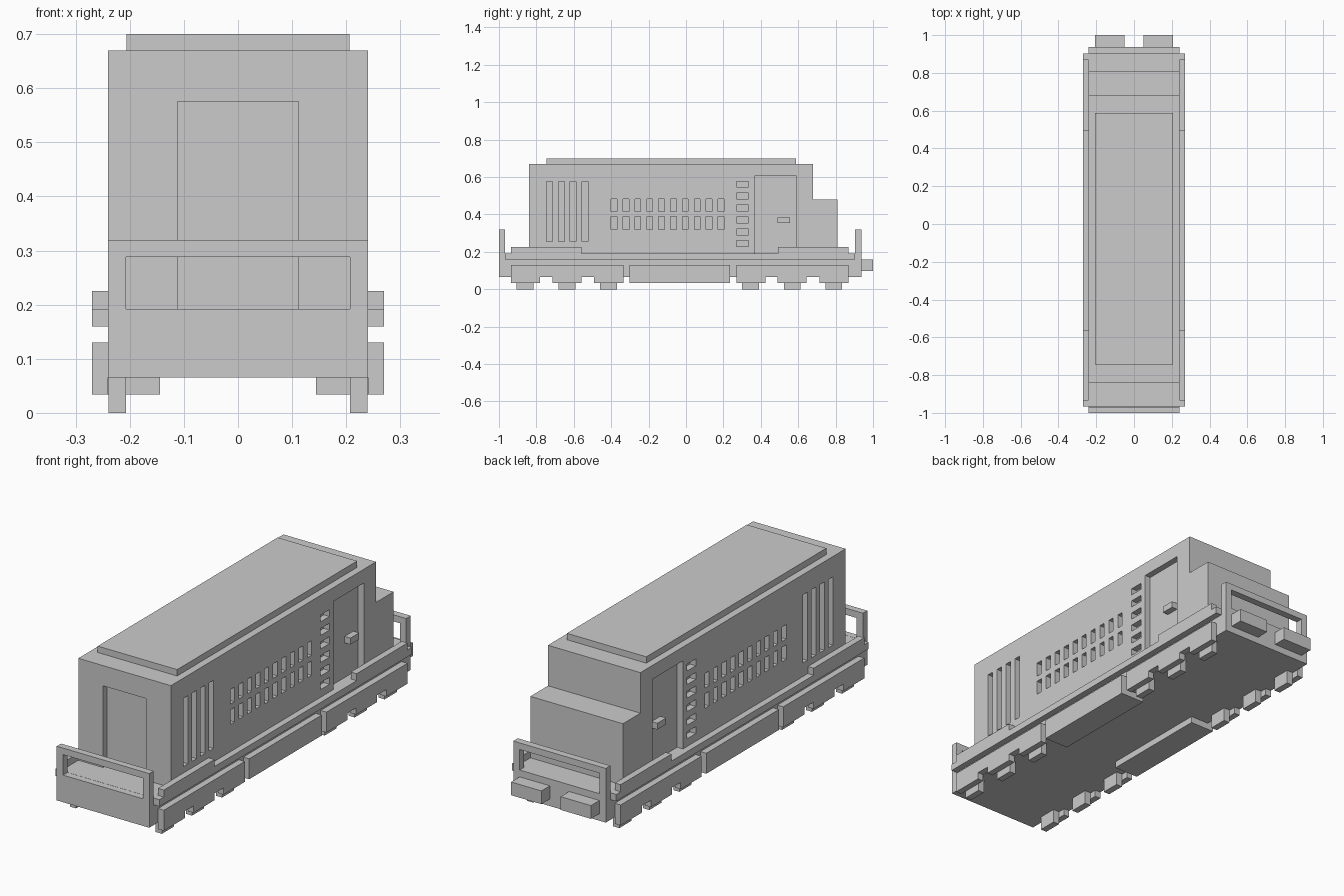
import bpy, bmesh

cube = bpy.data.objects.get("Cube")
if cube:
    bpy.data.objects.remove(cube, do_unlink=True)

grey = bpy.data.materials.new("plain_grey")
grey.use_nodes = True
grey.diffuse_color = (0.6, 0.6, 0.6, 1)
grey.node_tree.nodes["Principled BSDF"].inputs["Base Color"].default_value = (0.6, 0.6, 0.6, 1)


def extrude(bm, points, x0, x1):
    """Extrude a (y, z) outline along x."""
    face = bm.faces.new([bm.verts.new((x0, y, z)) for y, z in points])
    res = bmesh.ops.extrude_face_region(bm, geom=[face])
    verts = [v for v in res["geom"] if isinstance(v, bmesh.types.BMVert)]
    bmesh.ops.translate(bm, verts=verts, vec=(x1 - x0, 0, 0))


def box(bm, x0, x1, y0, y1, z0, z1):
    extrude(bm, [(y0, z0), (y1, z0), (y1, z1), (y0, z1)], x0, x1)


def finish(name, bm):
    bmesh.ops.recalc_face_normals(bm, faces=bm.faces)
    mesh = bpy.data.meshes.new(name)
    bm.to_mesh(mesh)
    bm.free()
    mesh.materials.append(grey)
    obj = bpy.data.objects.new(name, mesh)
    bpy.context.collection.objects.link(obj)
    return obj


def boxes(name, specs, both_sides=False):
    """One object of several boxes, optionally repeated at -x."""
    bm = bmesh.new()
    for x0, x1, *rest in specs:
        box(bm, x0, x1, *rest)
        if both_sides:
            box(bm, -x1, -x0, *rest)
    return finish(name, bm)


def cut(target, cutter):
    mod = target.modifiers.new("cut", 'BOOLEAN')
    mod.operation, mod.solver, mod.object = 'DIFFERENCE', 'EXACT', cutter
    bpy.context.view_layer.objects.active = target
    bpy.ops.object.modifier_apply(modifier=mod.name)
    bpy.data.objects.remove(cutter, do_unlink=True)


# Body with the low hood at the back
bm = bmesh.new()
extrude(bm, [(-0.84, 0.18), (0.81, 0.18), (0.81, 0.48), (0.68, 0.48),
             (0.68, 0.67), (-0.84, 0.67)], -0.24, 0.24)
body = finish("body", bm)

# Recessed slots, vents, louvres and side doors
SIDE = (0.21, 0.26)
holes = [(*SIDE, -0.745 + i * 0.063, -0.713 + i * 0.063, 0.255, 0.575) for i in range(4)]
for z in (0.32, 0.415):
    holes += [(*SIDE, -0.4 + i * 0.0635, -0.369 + i * 0.0635, z, z + 0.068) for i in range(10)]
holes += [(*SIDE, 0.27, 0.335, 0.228 + i * 0.0635, 0.26 + i * 0.0635) for i in range(6)]
holes.append((*SIDE, 0.365, 0.59, 0.15, 0.605))
cut(body, boxes("side_cutter", holes, True))
cut(body, boxes("front_door_cutter", [(-0.112, 0.112, -0.9, -0.81, 0.15, 0.575)]))

boxes("door_handle", [(0.2, 0.24, 0.49, 0.555, 0.355, 0.385)], True)
boxes("roof", [(-0.206, 0.206, -0.745, 0.588, 0.66, 0.7)])

# Chassis and walkway
boxes("chassis", [(-0.24, 0.24, -0.97, 0.905, 0.065, 0.17)])
boxes("walkway", [(-0.27, 0.27, -0.967, 0.903, 0.16, 0.192)])
boxes("walkway_kerb", [(0.24, 0.27, -0.935, -0.56, 0.185, 0.225),
                       (0.24, 0.27, 0.493, 0.87, 0.185, 0.225)], True)

# End plates with a hand rail opening
for name, y0, y1 in (("front_plate", -1, -0.968), ("back_plate", 0.903, 0.937)):
    plate = boxes(name, [(-0.24, 0.24, y0, y1, 0.065, 0.319)])
    cut(plate, boxes("plate_cutter", [(-0.207, 0.207, y0 - 0.1, y1 + 0.1, 0.192, 0.288)]))
boxes("buffers", [(0.05, 0.207, 0.93, 1, 0.098, 0.16)], True)

# Side tanks
boxes("side_tank", [(0.144, 0.27, -0.303, 0.235, 0.034, 0.13)], True)

# Bogies: a stepped side frame and three wheels on each side
for name, start in (("front", -0.935), ("back", 0.27)):
    bm_points = [(0, 0.13), (0, 0.034)]
    for a, b in ((0.155, 0.22), (0.375, 0.443)):
        bm_points += [(a, 0.034), (a, 0.066), (b, 0.066), (b, 0.034)]
    bm_points += [(0.6, 0.034), (0.6, 0.13)]
    outline = [(start + y, z) for y, z in bm_points]
    bm = bmesh.new()
    extrude(bm, outline, 0.24, 0.27)
    extrude(bm, outline, -0.27, -0.24)
    finish(name + "_bogie_frame", bm)
    boxes(name + "_wheels", [(0.207, 0.239, start + y, start + y + 0.09, 0, 0.1)
                             for y in (0.03, 0.253, 0.475)], True)
